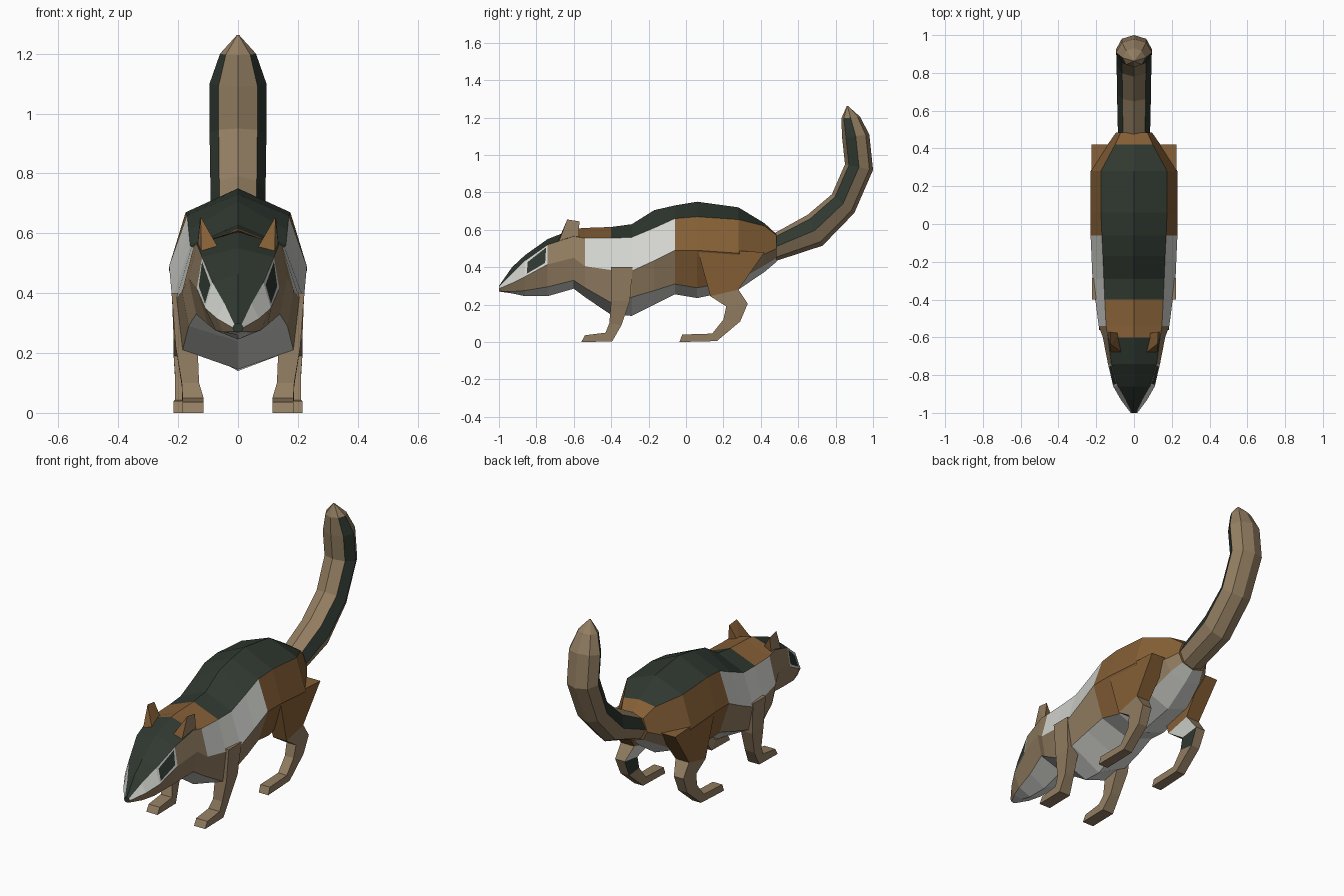
import bpy, bmesh
from mathutils import Vector

if "Cube" in bpy.data.objects:
    bpy.data.objects.remove(bpy.data.objects["Cube"])


def srgb(*c):
    return tuple((v / 255 / 12.92 if v < 10 else ((v / 255 + .055) / 1.055) ** 2.4) for v in c) + (1,)


DARK, RUST, TAN, WHITE = range(4)
mats = []
for name, col in (("dark green fur", srgb(47, 56, 48)), ("rust fur", srgb(133, 95, 54)),
                  ("tan fur", srgb(146, 125, 97)), ("pale fur", srgb(212, 214, 208))):
    m = bpy.data.materials.new(name)
    m.diffuse_color = col
    m.use_nodes = True
    m.node_tree.nodes["Principled BSDF"].inputs["Base Color"].default_value = m.diffuse_color
    mats.append(m)


def finish(bm, name):
    bmesh.ops.recalc_face_normals(bm, faces=bm.faces)
    me = bpy.data.meshes.new(name)
    bm.to_mesh(me)
    bm.free()
    for m in mats:
        me.materials.append(m)
    ob = bpy.data.objects.new(name, me)
    bpy.context.collection.objects.link(ob)
    return ob


def loft(rings, rule):
    """Skin closed rings; rule(segment, side) gives the material."""
    bm = bmesh.new()
    vs = [[bm.verts.new(p) for p in r] for r in rings]
    n = len(vs[0])
    grid = {}
    for i in range(len(vs) - 1):
        for j in range(n):
            k = (j + 1) % n
            f = bm.faces.new((vs[i][j], vs[i][k], vs[i + 1][k], vs[i + 1][j]))
            f.material_index = rule(i, j)
            grid[i, j] = f
    bm.faces.new(vs[0]).material_index = rule(0, 0)
    bm.faces.new(vs[-1]).material_index = rule(len(vs) - 2, 1)
    return bm, grid


# Body and head: y, top z, stripe edge x z, flank x z, belly edge x z, bottom z
sections = [
    (-1.0, .30, .012, .295, .018, .285, .012, .272, .27),
    (-.93, .40, .045, .365, .07, .315, .05, .27, .26),
    (-.86, .465, .085, .435, .11, .35, .075, .275, .245),
    (-.74, .55, .12, .52, .138, .415, .10, .295, .245),
    (-.60, .605, .138, .565, .165, .45, .14, .33, .285),
    (-.54, .61, .148, .555, .187, .405, .165, .29, .24),
    (-.40, .615, .155, .555, .205, .385, .185, .21, .145),
    (-.29, .63, .16, .56, .22, .38, .185, .24, .14),
    (-.17, .705, .165, .61, .225, .435, .18, .275, .20),
    (-.06, .73, .17, .66, .23, .49, .17, .31, .255),
    (.06, .75, .175, .67, .23, .49, .155, .29, .235),
    (.28, .72, .175, .655, .23, .475, .13, .33, .28),
    (.42, .635, .10, .62, .14, .47, .10, .41, .375),
    (.485, .575, .07, .57, .095, .50, .07, .45, .43)]


def body_rule(i, j):
    y = (sections[i][0] + sections[i + 1][0]) / 2
    band = min(j, 7 - j)
    if band == 0:                       # back stripe
        return RUST if -.6 < y < -.4 or y > .42 else DARK
    if band == 1:                       # flank
        if y > -.06:
            return RUST
        return TAN if -.74 < y < -.54 else WHITE
    if band == 2:
        return TAN if y < -.06 or y > .28 else RUST
    return WHITE                        # belly


rings = []
for y, t, ux, uz, mx, mz, lx, lz, b in sections:
    rings.append([(0, y, t), (ux, y, uz), (mx, y, mz), (lx, y, lz), (0, y, b),
                  (-lx, y, lz), (-mx, y, mz), (-ux, y, uz)])
bm, grid = loft(rings, body_rule)
# Eyes as inset faces on the cheeks
eyes = [grid[2, 1], grid[2, 6]]
bm.normal_update()
bmesh.ops.inset_individual(bm, faces=eyes, thickness=.017)
for f in eyes:
    f.material_index = DARK
finish(bm, "body")

# Tail: front edge y z, back edge y z, half width
tail = [(.47, .58, .47, .43, .085), (.65, .68, .73, .515, .09), (.78, .79, .90, .69, .092),
        (.85, .95, 1.0, .92, .095), (.835, 1.09, .98, 1.11, .095),
        (.83, 1.195, .93, 1.205, .06), (.86, 1.262, .866, 1.262, .004)]
rings = []
for fy, fz, by, bz, w in tail:
    a, d = Vector((0, fy, fz)), Vector((0, by - fy, bz - fz))
    half = [(0, 0), (.68, .14), (1, .5), (.68, .87), (0, 1)]
    half += [(-x, t) for x, t in half[3:0:-1]]
    rings.append([a + d * t + Vector((x * w, 0, 0)) for x, t in half])
bm, _ = loft(rings, lambda i, j: DARK if j in (1, 6) and i < 5 else TAN)
finish(bm, "tail")

# Legs: front edge y z, back edge y z, inner x, outer x
front = [(-.40, .40, -.285, .40, .14, .222), (-.40, .22, -.30, .22, .135, .208),
         (-.41, .10, -.345, .09, .13, .188), (-.43, .05, -.395, .003, .115, .185),
         (-.54, .036, -.56, 0, .115, .185)]
hind = [(.06, .50, .42, .48, .12, .225), (.13, .245, .28, .28, .13, .215),
        (.215, .19, .33, .205, .155, .215), (.20, .12, .29, .11, .155, .21),
        (.14, .045, .165, .005, .155, .21), (-.02, .04, -.035, 0, .155, .215)]


def hind_rule(i, j):
    if j == 3 and i in (1, 2):          # inner shank
        return WHITE if i == 1 else DARK
    return RUST if i == 0 else TAN


for side, s in (("right", 1), ("left", -1)):
    for name, secs, rule in (("front_leg", front, lambda i, j: TAN), ("hind_leg", hind, hind_rule)):
        rings = [[(s * xi, fy, fz), (s * xo, fy, fz), (s * xo, by, bz), (s * xi, by, bz)]
                 for fy, fz, by, bz, xi, xo in secs]
        bm, _ = loft(rings, rule)
        finish(bm, name + "_" + side)

    # Ear: pointed wedge, tan outside and rust inside
    bm = bmesh.new()
    for x, y, z in ((.065, -.68, .55), (.122, -.69, .51), (.075, -.58, .56),
                    (.14, -.575, .51), (.125, -.635, .655), (.128, -.57, .645)):
        bm.verts.new((s * x, y, z))
    bmesh.ops.convex_hull(bm, input=bm.verts)
    bmesh.ops.recalc_face_normals(bm, faces=bm.faces)
    for f in bm.faces:
        f.material_index = TAN if f.normal.x * s > .6 else RUST
    finish(bm, "ear_" + side)
